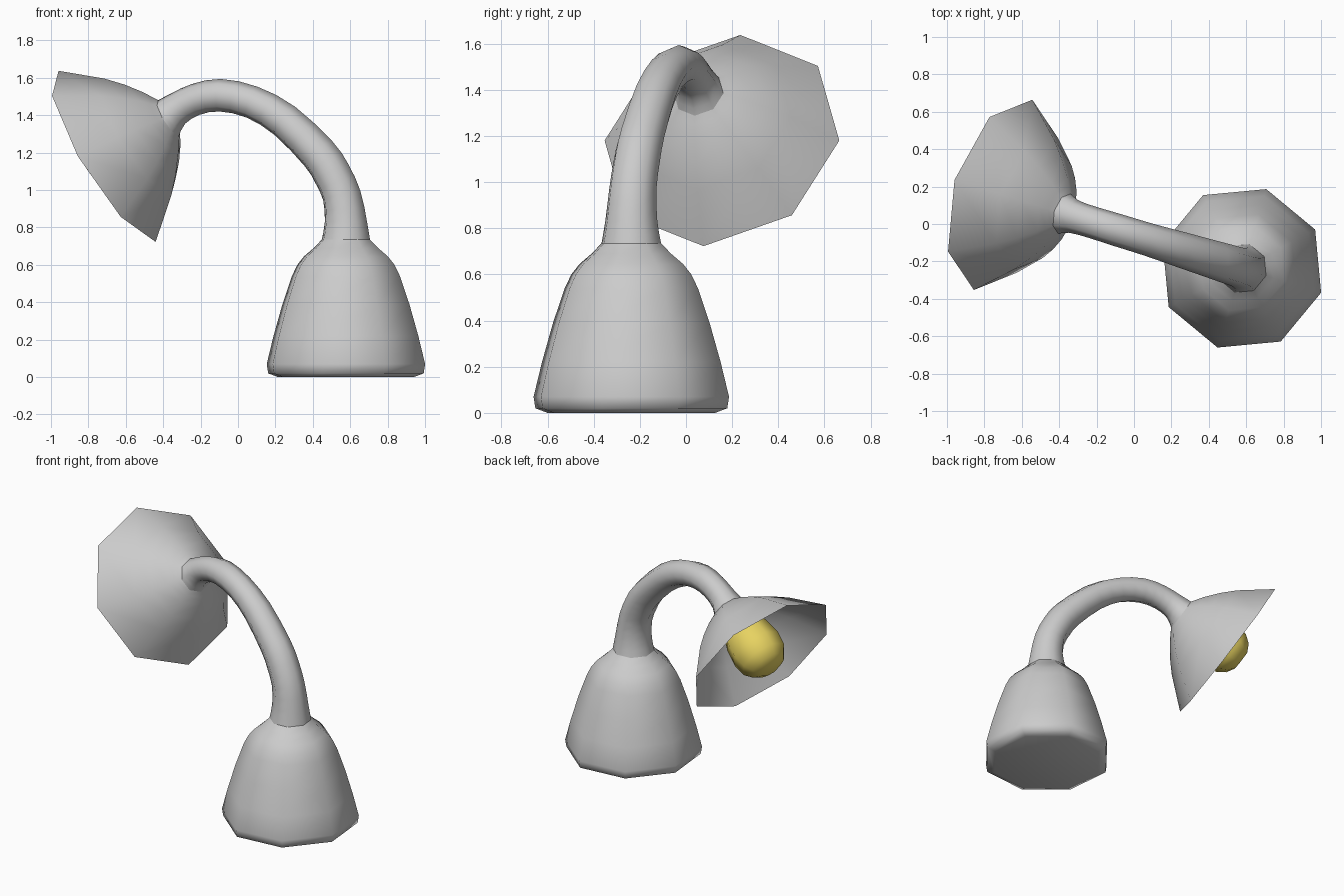
import bpy, bmesh, math
from mathutils import Vector

if "Cube" in bpy.data.objects:
    bpy.data.objects.remove(bpy.data.objects["Cube"])

SIDES = 8
ORIGIN = Vector((0.577, -0.237, 0))          # base centre
D = Vector((-0.956, 0.294, 0)).normalized()  # direction the arm leans
Z = Vector((0, 0, 1))
W = Z.cross(-D)


def refine(rows, steps=2):
    """Catmull-Rom interpolation of (s, z, radius, angle) rows."""
    out = []
    for i in range(len(rows) - 1):
        p = [Vector(rows[min(max(i + k, 0), len(rows) - 1)]) for k in (-1, 0, 1, 2)]
        for j in range(steps):
            t = j / steps
            out.append(0.5 * (2 * p[1] + (p[2] - p[0]) * t
                              + (2 * p[0] - 5 * p[1] + 4 * p[2] - p[3]) * t ** 2
                              + (3 * p[1] - p[0] - 3 * p[2] + p[3]) * t ** 3))
    return out + [Vector(rows[-1])]


def loft(name, rows, cap_start=False, cap_end=False):
    """Octagonal rings along a path in the arm's plane, skinned together."""
    bm = bmesh.new()
    rings = []
    for s, z, r, deg in rows:
        a = math.radians(deg)
        c = ORIGIN + D * s + Z * z
        u = D * -math.sin(a) + Z * math.cos(a)
        rings.append([bm.verts.new(c + r * (u * math.cos(t) + W * math.sin(t)))
                      for t in (2 * math.pi * k / SIDES for k in range(SIDES))])
    for a, b in zip(rings, rings[1:]):
        for k in range(SIDES):
            n = (k + 1) % SIDES
            bm.faces.new((a[k], a[n], b[n], b[k]))
    if cap_start:
        bm.faces.new(rings[0][::-1])
    if cap_end:
        bm.faces.new(rings[-1])
    me = bpy.data.meshes.new(name)
    bm.to_mesh(me)
    bm.free()
    ob = bpy.data.objects.new(name, me)
    bpy.context.collection.objects.link(ob)
    bpy.ops.object.select_all(action='DESELECT')
    ob.select_set(True)
    bpy.context.view_layer.objects.active = ob
    bpy.ops.object.shade_smooth_by_angle(angle=math.radians(65))
    return ob


# Shade axis: rim centre and downward tilt
TILT = -30.7
RIM = (1.336, 1.18)


def on_axis(profile):
    c, s = math.cos(math.radians(TILT)), math.sin(math.radians(TILT))
    return [(RIM[0] + a * c, RIM[1] + a * s, r, TILT) for a, r in profile]


# Bell-shaped base
base = [(0.38, 0.0), (0.435, 0.02), (0.443, 0.07), (0.405, 0.22), (0.355, 0.39),
        (0.302, 0.54), (0.272, 0.60), (0.235, 0.645), (0.18, 0.69), (0.135, 0.735)]
loft("base", [(0, z, r, 90) for r, z in base], cap_start=True)

# Curved arm
arm = [(0, 0.735, 0.135, 90), (0, 0.83, 0.118, 90), (0.023, 0.97, 0.107, 76),
       (0.08, 1.09, 0.105, 62), (0.154, 1.195, 0.102, 50), (0.342, 1.37, 0.095, 38),
       (0.525, 1.47, 0.088, 20), (0.703, 1.507, 0.087, 2), (0.839, 1.485, 0.085, -15),
       (0.94, 1.435, 0.09, -27), on_axis([(-0.40, 0.112)])[0]]
loft("arm", refine(arm))

# Open flared shade
loft("shade", on_axis([(-0.40, 0.112), (-0.378, 0.145), (-0.35, 0.19),
                       (-0.28, 0.28), (-0.2, 0.365), (0, 0.532)]))

# Yellow bulb
bulb = loft("bulb", on_axis([(-0.38, 0.06), (-0.3, 0.11), (-0.18, 0.16), (-0.06, 0.178),
                             (0.03, 0.165), (0.085, 0.125), (0.115, 0.07)]),
            cap_start=True, cap_end=True)
yellow = bpy.data.materials.new("bulb_yellow")
yellow.diffuse_color = (0.8, 0.65, 0.12, 1)
yellow.use_nodes = True
yellow.node_tree.nodes["Principled BSDF"].inputs["Base Color"].default_value = yellow.diffuse_color
bulb.data.materials.append(yellow)
